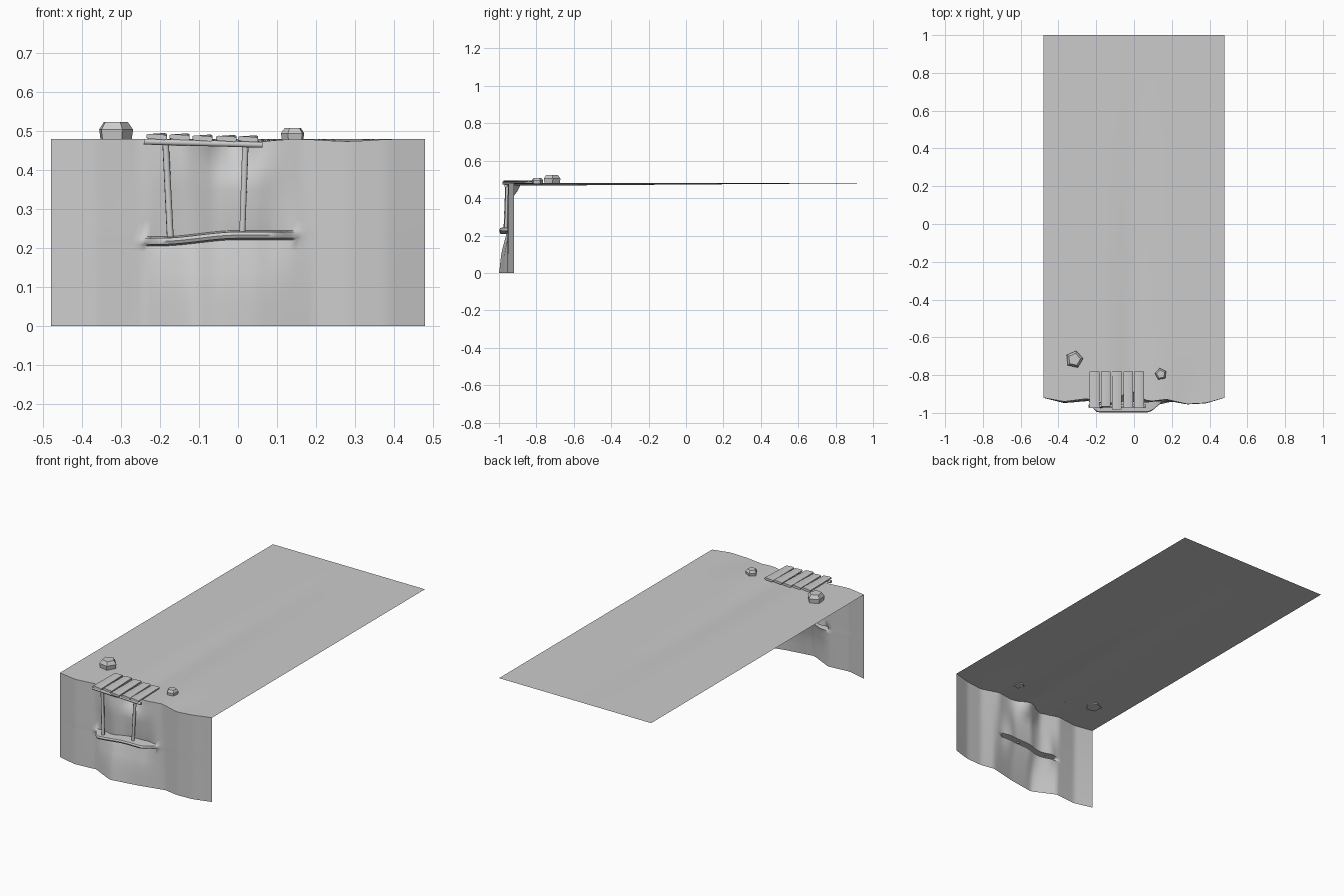
import bpy, bmesh, math
from mathutils import Vector

if "Cube" in bpy.data.objects:
    bpy.data.objects.remove(bpy.data.objects["Cube"])


def make(name, verts, faces, angle=None):
    me = bpy.data.meshes.new(name)
    me.from_pydata(verts, [], faces)
    bm = bmesh.new()
    bm.from_mesh(me)
    bmesh.ops.recalc_face_normals(bm, faces=bm.faces)
    bm.to_mesh(me)
    bm.free()
    ob = bpy.data.objects.new(name, me)
    bpy.context.collection.objects.link(ob)
    if angle:
        bpy.ops.object.select_all(action='DESELECT')
        ob.select_set(True)
        bpy.context.view_layer.objects.active = ob
        bpy.ops.object.shade_smooth_by_angle(angle=math.radians(angle))
    return ob


def lerp_pts(pts, x):
    for (a, p), (b, q) in zip(pts, pts[1:]):
        if x <= b:
            return p + (q - p) * (x - a) / (b - a)
    return pts[-1][1]


def gauss(x, c, w):
    return math.exp(-((x - c) / w) ** 2)


def smooth(a, b, x):
    t = min(1, max(0, (x - a) / (b - a)))
    return t * t * (3 - 2 * t)


# Cliff: one open sheet, rock face bending over into the flat ground
FOOT = [(-.48, -.92), (-.37, -.948), (-.24, -.937), (-.11, -1), (.05, -.975),
        (.2, -.94), (.28, -.955), (.38, -.95), (.48, -.92)]
BRINK = [(-.48, -.92), (-.37, -.94), (-.25, -.925), (-.14, -.955), (-.06, -.93),
         (.05, -.945), (.17, -.928), (.28, -.953), (.38, -.948), (.48, -.92)]


def column(x):
    led = smooth(-.25, -.19, x) * (1 - smooth(.07, .16, x))
    lz = .217 + .016 * smooth(-.2, 0, x)
    notch = gauss(x, -.01, .06)
    top_z = .48 - .015 * gauss(x, -.01, .09) - .006 * gauss(x, .28, .08)
    pts = []

    def wall(z):
        y = lerp_pts(FOOT, x) * (1 - z / .48) + lerp_pts(BRINK, x) * z / .48
        return y + .05 * notch * smooth(.36, .47, z)
    for z in (0, .05, .1, .14, .17, .19):
        pts.append((wall(z) + .012 * led * smooth(.1, .2, z), z))
    tip = wall(lz) * (1 - led) - .997 * led
    pts.append((wall(lz) + .016 * led, lz - .012))
    pts.append((tip + .004 * led, lz - .008))
    pts.append((tip, lz))
    pts.append((tip + .005 * led, lz + .008))
    pts.append((wall(lz) + .025 * led, lz + .012))
    for z in (.27, .31, .35, .38, .41, .44, .46):
        pts.append((wall(z) + .02 * led * (1 - smooth(.24, .42, z)), min(z, top_z - .003)))
    y0 = wall(.48)
    for i in range(17):
        t = (i / 16) ** 1.5
        y = y0 + (1 - y0) * t
        z = .48 - .014 * (1 - t) * gauss(x, -.01, .09)
        z -= .006 * gauss(x, .28, .08) * (1 - smooth(0, .15, t))
        pts.append((y, z))
    return pts


N = 64
cols = []
for i in range(N + 1):
    x = -.48 + .96 * i / N
    cols.append([(x, y, z) for y, z in column(x)])
M = len(cols[0])
make("cliff", [v for c in cols for v in c],
     [(i * M + j, (i + 1) * M + j, (i + 1) * M + j + 1, i * M + j + 1)
      for i in range(N) for j in range(M - 1)], 50)


def rod(name, a, b, ra, rb, n=8):
    a, b = Vector(a), Vector(b)
    q = (b - a).to_track_quat('Z', 'Y')
    vs = []
    for p, r in ((a, ra), (b, rb)):
        for k in range(n):
            t = 2 * math.pi * (k + .5) / n
            vs.append(p + q @ Vector((r * math.cos(t), r * math.sin(t), 0)))
    fs = [(k, (k + 1) % n, n + (k + 1) % n, n + k) for k in range(n)]
    fs += [tuple(range(n)), tuple(range(n, 2 * n))]
    return make(name, vs, fs, 50)


# Posts standing on the ledge and the beam they carry
rod("left_post", (-.174, -.967, .228), (-.186, -.958, .47), .009, .0085)
rod("right_post", (.011, -.963, .236), (.019, -.956, .465), .008, .0085)
rod("beam", (-.242, -.963, .473), (.063, -.963, .465), .008, .008)

# Deck planks: chamfered boards with a slight twist
for i, (x, front, back, z) in enumerate([
        (-.209, -.975, -.782, .486), (-.15, -.966, -.78, .485), (-.091, -.982, -.778, .482),
        (-.03, -.972, -.782, .481), (.026, -.975, -.782, .480)]):
    vs = []
    for y, dz in ((front, 0), (back, .002)):
        for u, w in ((-.026, -.004), (-.021, -.007), (.021, -.007), (.026, -.004),
                     (.026, .003), (.02, .006), (-.02, .006), (-.026, .003)):
            tilt = u * (-.07 if y == front else .07)
            vs.append((x + u, y, z + dz + w + tilt))
    fs = [(k, (k + 1) % 8, 8 + (k + 1) % 8, 8 + k) for k in range(8)]
    make("plank_%d" % (i + 1), vs, fs + [tuple(range(8)), tuple(range(8, 16))], 50)


# Boulders: faceted five-sided stones with a narrower crown
def boulder(name, cx, cy, r, top, turn):
    vs = []
    h = top - .474
    for s, z in ((.9, .474), (1, .474 + .6 * h), (.7, top)):
        for k in range(5):
            t = turn + 2 * math.pi * k / 5
            vs.append((cx + s * r * math.cos(t), cy + s * r * math.sin(t), z))
    fs = [(a + k, a + (k + 1) % 5, a + 5 + (k + 1) % 5, a + 5 + k)
          for a in (0, 5) for k in range(5)]
    make(name, vs, fs + [tuple(range(5)), tuple(range(10, 15))])


boulder("large_boulder", -.316, -.717, .047, .524, .1)
boulder("small_boulder", .142, -.795, .032, .508, .5)
